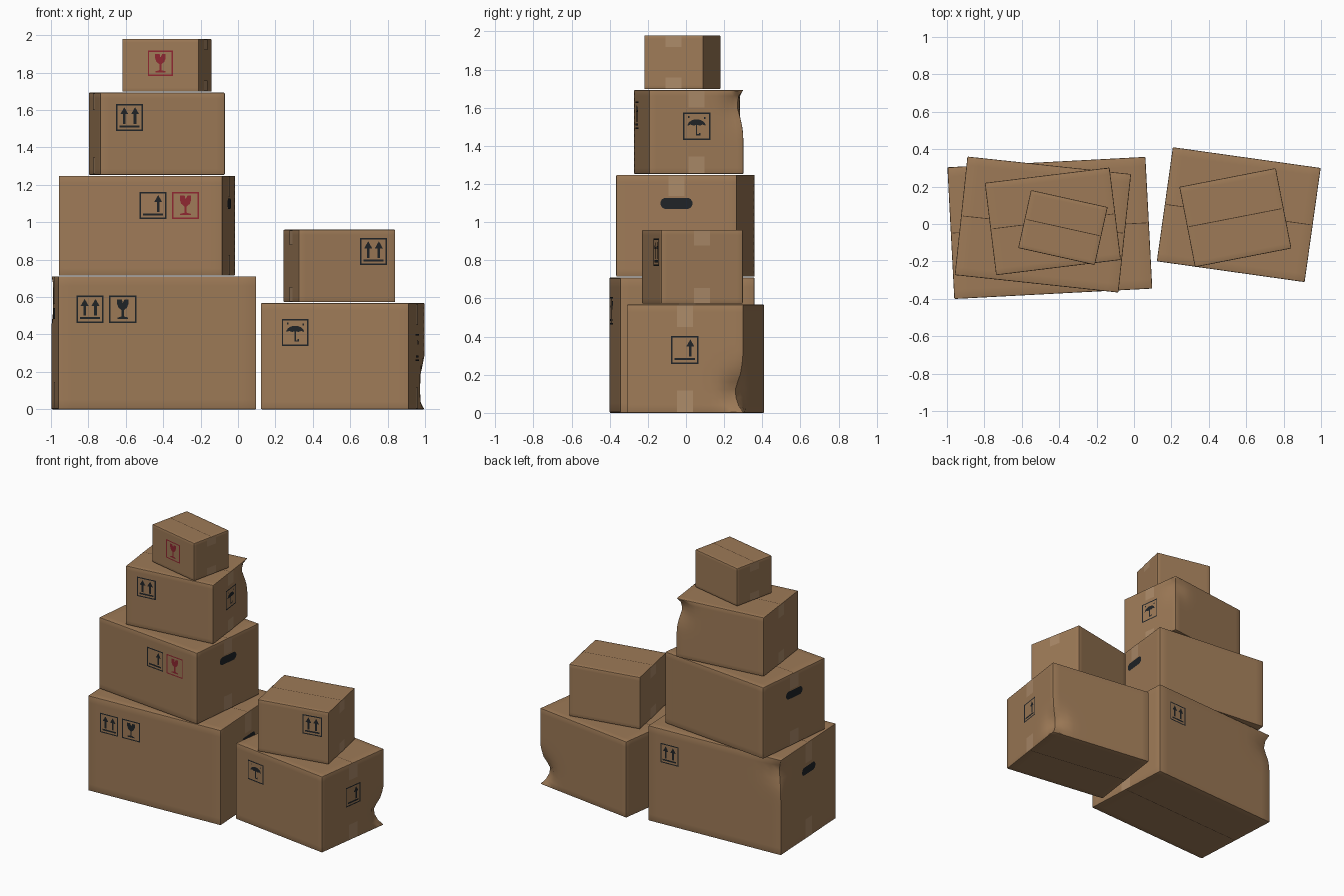
import bpy, bmesh, math
from mathutils import Vector, Matrix

if "Cube" in bpy.data.objects:
    bpy.data.objects.remove(bpy.data.objects["Cube"])


def material(name, rgb):
    m = bpy.data.materials.new(name)
    m.diffuse_color = (*rgb, 1)
    m.use_nodes = True
    m.node_tree.nodes["Principled BSDF"].inputs["Base Color"].default_value = m.diffuse_color
    return m


CARD = material("cardboard", (0.34, 0.195, 0.095))
TAPE = material("packing_tape", (0.41, 0.255, 0.14))
INK = material("black_ink", (0.014, 0.017, 0.02))
RED = material("red_ink", (0.27, 0.02, 0.03))
SEAM = material("flap_gap", (0.06, 0.033, 0.016))


def make_object(name, bm, mat, placement):
    me = bpy.data.meshes.new(name)
    bm.to_mesh(me)
    bm.free()
    me.materials.append(mat)
    ob = bpy.data.objects.new(name, me)
    ob.matrix_world = placement
    bpy.context.collection.objects.link(ob)
    return ob


def rect(cx, cy, w, h):
    return [(cx - w / 2, cy - h / 2), (cx + w / 2, cy - h / 2),
            (cx + w / 2, cy + h / 2), (cx - w / 2, cy + h / 2)]


# symbols are lists of outlines in a square reaching from -0.5 to 0.5
def frame():
    t = 0.055
    return [rect(0, s * (0.5 - t / 2), 1, t) for s in (-1, 1)] + \
           [rect(s * (0.5 - t / 2), 0, t, 1 - 2 * t) for s in (-1, 1)]


def arrow(x):
    return [rect(x, -0.06, 0.1, 0.36),
            [(x - 0.15, 0.12), (x + 0.15, 0.12), (x, 0.38)]]


def two_arrows():
    return frame() + arrow(-0.2) + arrow(0.2) + [rect(0, -0.33, 0.74, 0.08)]


def one_arrow():
    return frame() + arrow(0.2) + [rect(0, -0.33, 0.74, 0.08)]


def goblet():
    bowl = [(-0.04, -0.04), (0.04, -0.04), (0.16, 0.06), (0.21, 0.2), (0.21, 0.36),
            (0.07, 0.36), (0.0, 0.22), (-0.03, 0.36), (-0.21, 0.36), (-0.21, 0.2), (-0.16, 0.06)]
    foot = [(-0.2, -0.36), (0.2, -0.36), (0.2, -0.31), (0.04, -0.27), (-0.04, -0.27), (-0.2, -0.31)]
    return frame() + [bowl, rect(0, -0.155, 0.08, 0.23), foot]


def umbrella():
    dome = [(0.33 * math.cos(math.pi * i / 10), 0.02 + 0.23 * math.sin(math.pi * i / 10))
            for i in range(11)]
    scallop = [(-0.22, 0.06), (-0.11, 0.02), (0, 0.06), (0.11, 0.02), (0.22, 0.06)]
    drops = [rect(x, y, 0.05, 0.07) for x, y in ((-0.28, 0.33), (0.3, 0.3))]
    return frame() + [dome + scallop, rect(0, -0.12, 0.05, 0.36),
                      rect(0.055, -0.31, 0.16, 0.05), rect(0.11, -0.265, 0.05, 0.06)] + drops


SYMBOLS = {"two_arrows": two_arrows, "one_arrow": one_arrow,
           "goblet": goblet, "umbrella": umbrella}


def slot(w, h):
    r, k = h / 2, w / 2 - h / 2
    return [(math.copysign(k, math.cos(a)) + r * math.cos(a), r * math.sin(a))
            for a in (math.radians(15 + 30 * i) for i in range(12))]


class Carton:
    def __init__(self, name, x, y, z, w, d, h, turn, dent=None):
        self.name, self.size = name, (w, d, h)
        self.place = Matrix.Translation((x, y, z)) @ Matrix.Rotation(math.radians(turn), 4, 'Z')
        self.build_body(dent)
        # flap gaps on top and bottom, tape ends folded down both short sides
        for side in ("top", "bottom"):
            self.plate("flap_gap_" + side, side, [rect(0, 0, w - 0.02, 0.004)], SEAM, 0.001)
        fold = 0.2 * h
        for side in ("left", "right"):
            strips = [rect(0, e, 0.085, fold) for e in (fold / 2 + 0.004, h - fold / 2 - 0.004)]
            self.plate("tape_" + side, side, strips, TAPE, 0.002)

    def build_body(self, dent):
        w, d, h = self.size
        bm = bmesh.new()
        bmesh.ops.create_cube(bm, size=1)
        for v in bm.verts:
            v.co = Vector((v.co.x * w, v.co.y * d, (v.co.z + 0.5) * h))
        bmesh.ops.subdivide_edges(bm, edges=bm.edges[:], cuts=13, use_grid_fill=True)
        corners = [e for e in bm.edges if e.calc_face_angle(0) > 1]
        if dent:  # crushed vertical edge
            sx, sy, dz, depth = dent
            for v in bm.verts:
                off = Vector((v.co.x - sx * w / 2, v.co.y - sy * d / 2, v.co.z - dz))
                if 0.001 < v.co.z < h - 0.001:
                    f = depth * math.exp(-off.length_squared / 0.09 ** 2)
                    v.co -= Vector((sx * f, sy * f, 0))
        bmesh.ops.bevel(bm, geom=corners, offset=0.005, segments=2, profile=0.5, affect='EDGES')
        ob = make_object(self.name, bm, CARD, self.place)
        bpy.ops.object.select_all(action='DESELECT')
        ob.select_set(True)
        bpy.context.view_layer.objects.active = ob
        bpy.ops.object.shade_smooth_by_angle(angle=math.radians(40))

    def plate(self, label, side, outlines, mat, lift):
        # flat outlines laid on one side of the carton
        w, d, h = self.size
        X, Y, Z = Vector((1, 0, 0)), Vector((0, 1, 0)), Vector((0, 0, 1))
        o, u, v = {"front": (-Y * d / 2, X, Z), "back": (Y * d / 2, -X, Z),
                   "right": (X * w / 2, Y, Z), "left": (-X * w / 2, -Y, Z),
                   "top": (Z * h, X, Y), "bottom": (Vector(), X, -Y)}[side]
        o = o + u.cross(v) * lift
        bm = bmesh.new()
        for pts in outlines:
            bm.faces.new([bm.verts.new(o + u * a + v * b) for a, b in pts])
        make_object(self.name + "_" + label, bm, mat, self.place)

    def symbol(self, kind, side, u, z, mat=INK, s=0.145):
        shapes = [[(u + a * s, z + b * s) for a, b in p] for p in SYMBOLS[kind]()]
        self.plate(kind + "_" + side, side, shapes, mat, 0.003)

    def handles(self):
        z = self.size[2] * 0.72
        for side in ("left", "right"):
            self.plate("handle_" + side, side,
                       [[(a, z + b) for a, b in slot(0.17, 0.06)]], INK, 0.003)


# tall stack, bottom to top
a = Carton("large_carton", -0.45, -0.021, 0, 1.06, 0.705, 0.71, 3, (-1, 1, 0.61, 0.025))
a.symbol("two_arrows", "front", -0.36, 0.535)
a.symbol("goblet", "front", -0.185, 0.535)
a.symbol("two_arrows", "back", -0.36, 0.535)
a.handles()

b = Carton("handled_carton", -0.487, -0.003, 0.715, 0.88, 0.637, 0.533, -6.1)
b.symbol("one_arrow", "front", 0.066, 0.375)
b.symbol("goblet", "front", 0.242, 0.375, RED)
b.handles()

c = Carton("medium_carton", -0.434, 0.014, 1.253, 0.672, 0.497, 0.44, 7, (1, 1, 0.36, 0.025))
c.symbol("two_arrows", "front", -0.177, 0.307)
c.symbol("umbrella", "right", 0, 0.25)

d = Carton("top_carton", -0.38, -0.019, 1.698, 0.42, 0.317, 0.282, -12.5)
d.symbol("goblet", "front", 0, 0.152, RED, 0.138)

# short stack
e = Carton("short_stack_carton", 0.56, 0.05, 0, 0.798, 0.616, 0.568, -8, (1, 1, 0.11, 0.045))
e.symbol("umbrella", "front", -0.213, 0.41)
e.symbol("one_arrow", "right", 0, 0.33)

f = Carton("small_carton", 0.542, 0.034, 0.573, 0.525, 0.437, 0.387, 11)
f.symbol("two_arrows", "front", 0.143, 0.27)
